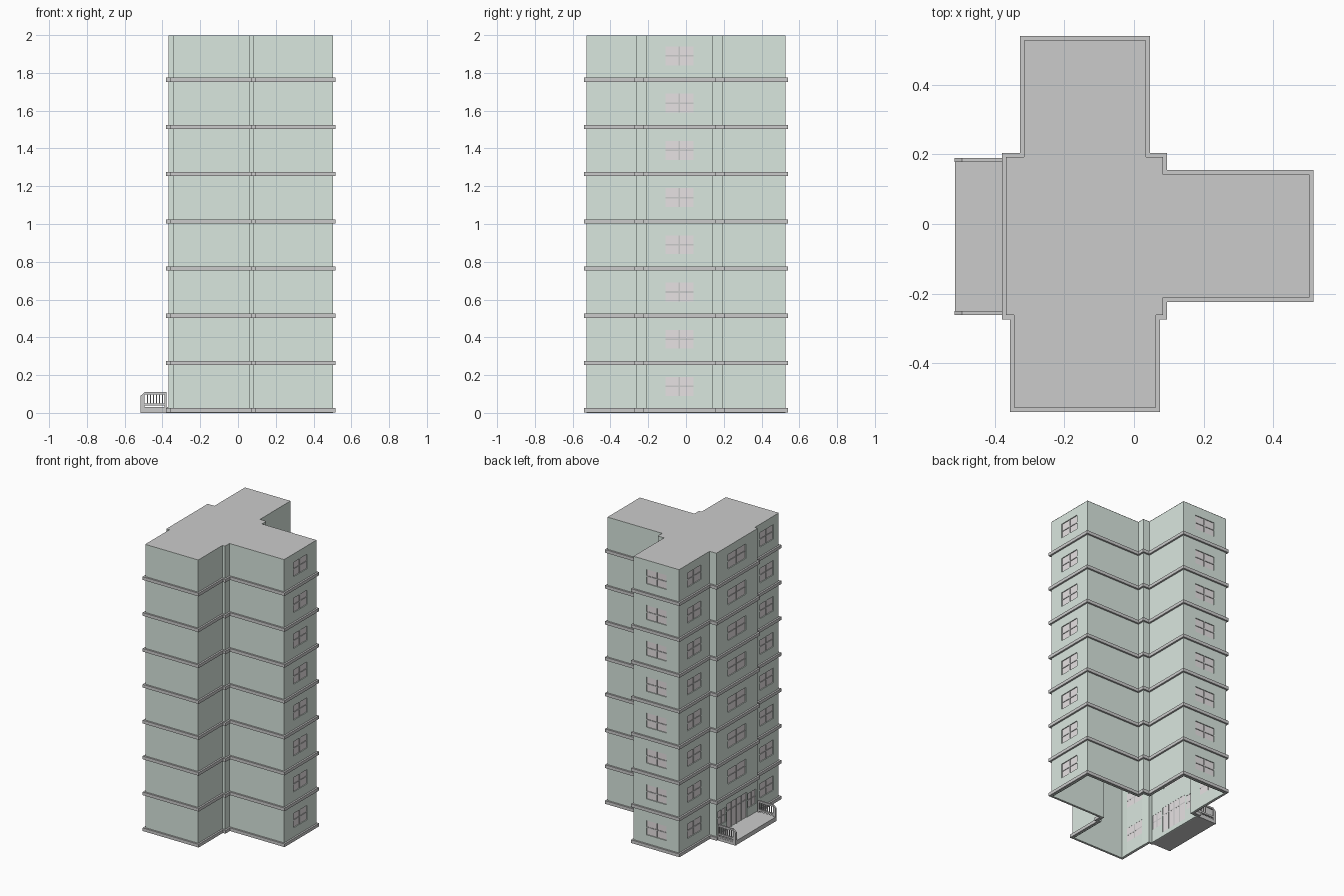
import bpy, bmesh
from mathutils import Vector

if "Cube" in bpy.data.objects:
    bpy.data.objects.remove(bpy.data.objects["Cube"])

FLOORS, FH, TOP = 8, 0.25, 2.0
# Wall outline, counter-clockwise
PLAN = [(-.345, -.528), (.063, -.528), (.063, -.262), (.083, -.262), (.083, -.212), (.504, -.212),
        (.504, .143), (.083, .143), (.083, .192), (.034, .192), (.034, .528), (-.316, .528),
        (-.316, .192), (-.368, .192), (-.368, -.262), (-.345, -.262)]
PLAN = [Vector(p) for p in PLAN]
N = len(PLAN)


def material(name, rgb):
    m = bpy.data.materials.new(name)
    m.diffuse_color = (*rgb, 1)
    m.use_nodes = True
    m.node_tree.nodes["Principled BSDF"].inputs["Base Color"].default_value = m.diffuse_color
    return m


def finish(name, bm, mat=None):
    me = bpy.data.meshes.new(name)
    bm.to_mesh(me)
    bm.free()
    ob = bpy.data.objects.new(name, me)
    bpy.context.collection.objects.link(ob)
    if mat:
        me.materials.append(mat)
    return ob


def box(bm, x0, x1, y0, y1, z0, z1):
    r = bmesh.ops.create_cube(bm, size=1)
    for v in r['verts']:
        v.co = ((x0 + x1) / 2 + v.co.x * (x1 - x0), (y0 + y1) / 2 + v.co.y * (y1 - y0),
                (z0 + z1) / 2 + v.co.z * (z1 - z0))


def edge_frame(i):
    a, b = PLAN[i], PLAN[(i + 1) % N]
    d = (b - a).normalized()
    return a, d, Vector((d.y, -d.x)), (b - a).length


def wall_box(bm, i, u0, u1, d0, d1, z0, z1):
    # Box placed on wall i: u along the wall, d outward from it
    a, d, n, _ = edge_frame(i)
    p, q = a + d * u0 + n * d0, a + d * u1 + n * d1
    box(bm, min(p.x, q.x), max(p.x, q.x), min(p.y, q.y), max(p.y, q.y), z0, z1)


def offset_plan(off):
    return [PLAN[i] + off * (edge_frame(i - 1 if i else N - 1)[2] + edge_frame(i)[2]) for i in range(N)]


green = material("wall_green", (.70, .80, .74))
pink = material("glass_grey", (.80, .76, .77))

# Openings: (wall, u0, u1, z0, z1, columns, rows)
openings = []


def opening(i, shift, w, z0, z1, cols=2, rows=2):
    m = edge_frame(i)[3] / 2 + shift
    openings.append((i, m - w / 2, m + w / 2, z0, z1, cols, rows))


for f in range(FLOORS):
    z = f * FH
    for wall in (5, 11, 15):
        opening(wall, 0, .15, z + .09, z + .19)
    opening(10, 0, .155, z + .085, z + .185)
    if f:
        opening(13, 0, .2, z + .09, z + .19)
    else:
        opening(13, 0, .22, .03, .205, 4, 2)
        for s in (-1, 1):
            opening(13, s * .165, .085, .09, .19)

# Walls as a grid with the openings left out
zs = sorted({0, TOP - .001} | {round(o[k], 4) for o in openings for k in (3, 4)})
bm = bmesh.new()
for i in range(N):
    a, d, n, length = edge_frame(i)
    mine = [o for o in openings if o[0] == i]
    us = sorted({0, length} | {o[k] for o in mine for k in (1, 2)})
    for u0, u1 in zip(us, us[1:]):
        for z0, z1 in zip(zs, zs[1:]):
            uc, zc = (u0 + u1) / 2, (z0 + z1) / 2
            if any(o[1] < uc < o[2] and o[3] < zc < o[4] for o in mine):
                continue
            p, q = a + d * u0, a + d * u1
            bm.faces.new([bm.verts.new((*c, h)) for c, h in ((p, z0), (q, z0), (q, z1), (p, z1))])
bmesh.ops.remove_doubles(bm, verts=bm.verts, dist=1e-5)
walls = finish("walls", bm, green)
sol = walls.modifiers.new("thickness", 'SOLIDIFY')
sol.thickness, sol.offset = .01, -1

# Flat roof
bm = bmesh.new()
bm.faces.new([bm.verts.new((*p, TOP)) for p in PLAN])
finish("roof", bm)

# Ledge ring repeated at every floor
bm = bmesh.new()
outer, inner = offset_plan(.012), offset_plan(-.002)
rings = [[bm.verts.new((*p, z)) for p in loop]
         for loop, z in ((outer, .003), (outer, .025), (inner, .025), (inner, .003))]
for r in range(4):
    A, B = rings[r], rings[(r + 1) % 4]
    for i in range(N):
        j = (i + 1) % N
        bm.faces.new((A[i], A[j], B[j], B[i]))
ledges = finish("floor_ledges", bm)
arr = ledges.modifiers.new("floors", 'ARRAY')
arr.count, arr.use_relative_offset, arr.use_constant_offset = FLOORS, False, True
arr.constant_offset_displace = (0, 0, FH)

# Window and door panes with their frames
glass, frames = bmesh.new(), bmesh.new()
T = .008
for i, u0, u1, z0, z1, cols, rows in openings:
    wall_box(glass, i, u0, u1, -.009, -.006, z0, z1)
    for k in range(1, cols):
        u = u0 + (u1 - u0) * k / cols
        wall_box(frames, i, u - T / 2, u + T / 2, -.0095, -.002, z0, z1)
    for k in range(1, rows):
        z = z0 + (z1 - z0) * (k / rows if cols < 4 else .7)
        wall_box(frames, i, u0, u1, -.0095, -.0025, z - T / 2, z + T / 2)
finish("panes", glass, pink)
finish("pane_frames", frames)

# Entrance porch slab
bm = bmesh.new()
box(bm, -.514, -.366, -.26, .188, 0, .03)
finish("porch_slab", bm)

# Porch railings at both ends
for side, y0 in (("front", -.262), ("back", .178)):
    y1 = y0 + .012
    bm = bmesh.new()
    post = [(-.516, 0), (-.494, 0), (-.494, .11), (-.516, .09)]
    f = bm.faces.new([bm.verts.new((x, y0, z)) for x, z in post])
    ext = bmesh.ops.extrude_face_region(bm, geom=[f])
    for v in ext['geom']:
        if isinstance(v, bmesh.types.BMVert):
            v.co.y = y1
    bmesh.ops.recalc_face_normals(bm, faces=bm.faces)
    for z0, z1 in ((0, .02), (.038, .05), (.098, .11)):
        box(bm, -.495, -.378, y0, y1, z0, z1)
    box(bm, -.388, -.378, y0, y1, 0, .11)
    for k in range(6):
        x = -.48 + k * .016
        box(bm, x - .003, x + .003, y0 + .003, y1 - .003, .045, .1)
    finish(side + "_porch_railing", bm)
